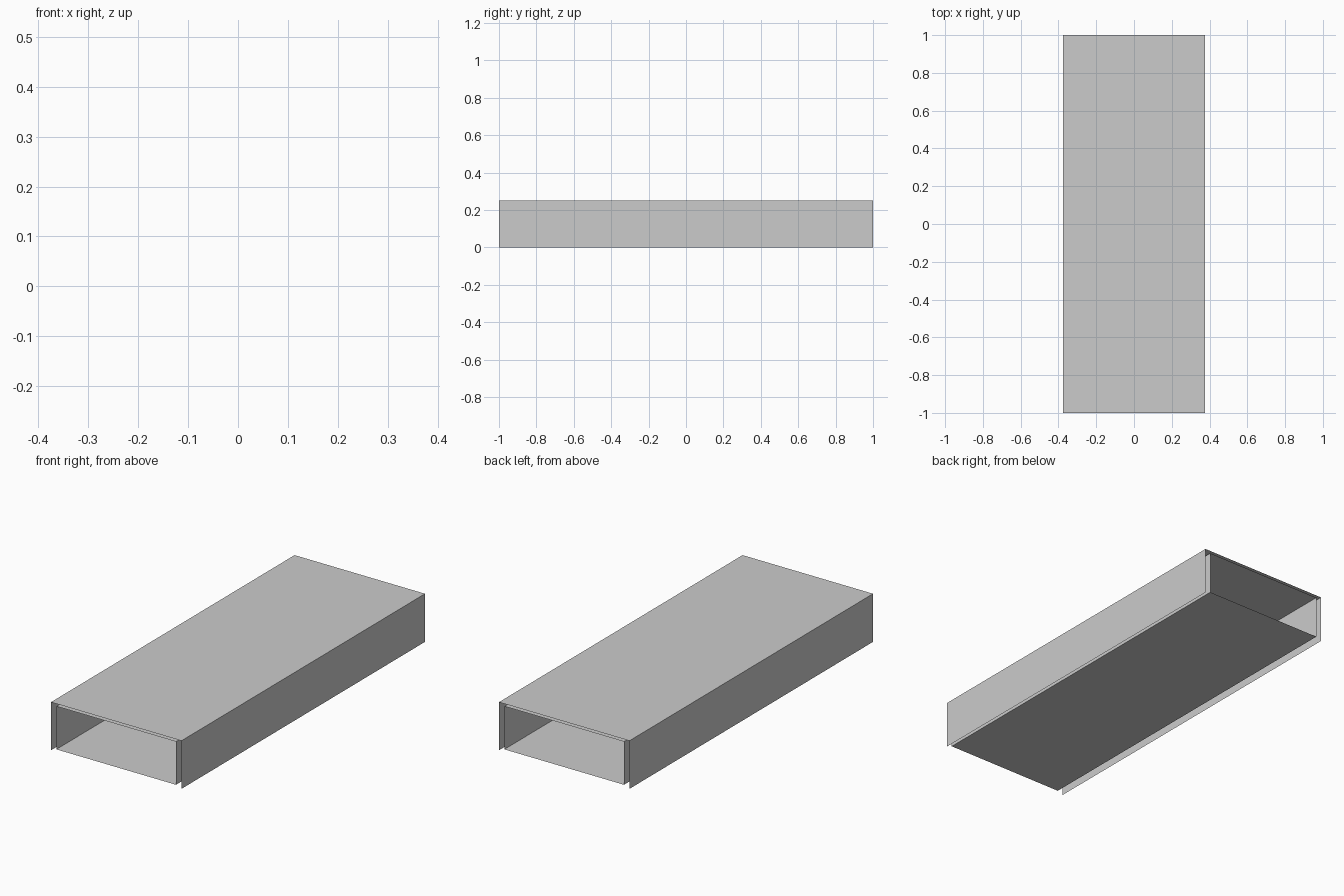
import bpy

if "Cube" in bpy.data.objects:
    bpy.data.objects.remove(bpy.data.objects["Cube"])

LENGTH, HALF_W, HEIGHT = 2.0, 0.375, 0.25
GAP_X, GAP_Z = 0.031, 0.013


def extruded_sheet(name, profile, closed):
    """Sweep an x/z profile along y as a thin sheet with open ends."""
    n = len(profile)
    verts = [(x, y, z) for y in (-LENGTH / 2, LENGTH / 2) for x, z in profile]
    faces = []
    for i in range(n if closed else n - 1):
        j = (i + 1) % n
        faces.append((i, j, n + j, n + i))
    mesh = bpy.data.meshes.new(name)
    mesh.from_pydata(verts, [], faces)
    mesh.update()
    obj = bpy.data.objects.new(name, mesh)
    bpy.context.collection.objects.link(obj)
    return obj


# Outer cover: top and two sides, open underneath
extruded_sheet("outer_cover",
               [(HALF_W, 0), (HALF_W, HEIGHT), (-HALF_W, HEIGHT), (-HALF_W, 0)],
               closed=False)

# Inner sleeve: four-sided tube set inside the cover
x, z0, z1 = HALF_W - GAP_X, GAP_Z, HEIGHT - GAP_Z
extruded_sheet("inner_sleeve",
               [(x, z0), (x, z1), (-x, z1), (-x, z0)],
               closed=True)
